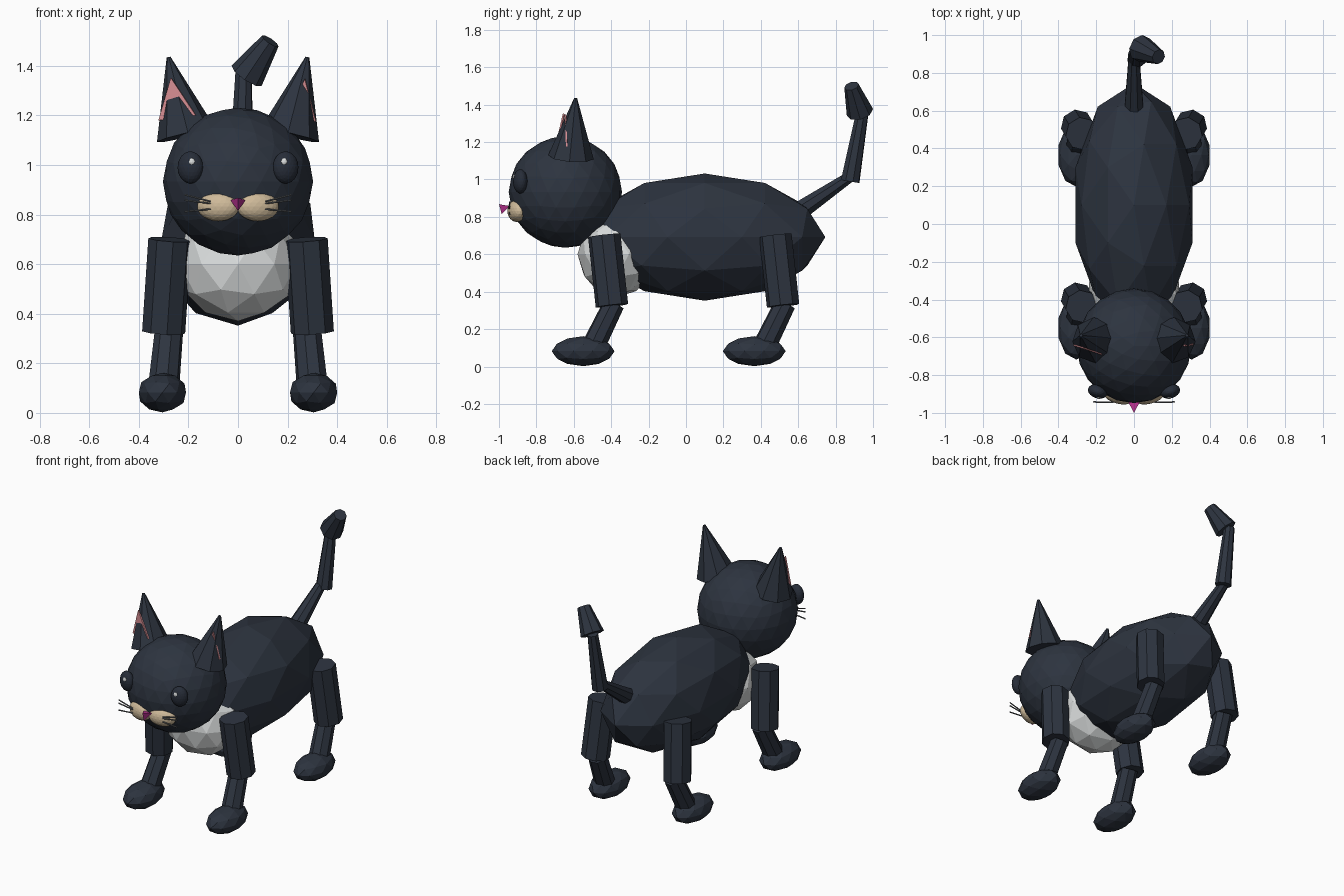
import bpy, bmesh, math
from mathutils import Vector, Matrix

if "Cube" in bpy.data.objects:
    bpy.data.objects.remove(bpy.data.objects["Cube"])


def material(name, rgb):
    m = bpy.data.materials.new(name)
    m.diffuse_color = (*rgb, 1)
    m.use_nodes = True
    m.node_tree.nodes["Principled BSDF"].inputs["Base Color"].default_value = m.diffuse_color
    return m


FUR = material("dark_fur", (0.026, 0.034, 0.050))
WHITE = material("white_fur", (0.70, 0.72, 0.72))
TAN = material("tan_muzzle", (0.62, 0.49, 0.32))
PINK = material("ear_pink", (0.68, 0.27, 0.29))
MAGENTA = material("nose_magenta", (0.45, 0.03, 0.26))
GREY = material("whisker_grey", (0.13, 0.14, 0.15))
EYE = material("eye_dark", (0.020, 0.026, 0.040))


def finish(name, bm, mat):
    bmesh.ops.recalc_face_normals(bm, faces=bm.faces)
    me = bpy.data.meshes.new(name)
    bm.to_mesh(me)
    bm.free()
    me.materials.append(mat)
    ob = bpy.data.objects.new(name, me)
    bpy.context.collection.objects.link(ob)
    return ob


def ball(name, center, radii, mat, sub=2, turn=0):
    bm = bmesh.new()
    bmesh.ops.create_icosphere(bm, subdivisions=sub, radius=1)
    bm.transform(Matrix.Translation(center) @ Matrix.Rotation(turn, 4, 'Z')
                 @ Matrix.Diagonal((*radii, 1)))
    return finish(name, bm, mat)


def tube(name, a, b, r1, r2, mat, sides=8):
    a, b = Vector(a), Vector(b)
    bm = bmesh.new()
    bmesh.ops.create_cone(bm, cap_ends=True, segments=sides, radius1=r1,
                          radius2=r2, depth=(b - a).length)
    rot = (b - a).to_track_quat('Z', 'Y').to_matrix().to_4x4()
    bm.transform(Matrix.Translation((a + b) / 2) @ rot
                 @ Matrix.Rotation(math.pi / sides, 4, 'Z'))
    return finish(name, bm, mat)


def plate(name, pts, mat, thick=0.008):
    # Thin triangular prism
    pts = [Vector(p) for p in pts]
    n = (pts[1] - pts[0]).cross(pts[2] - pts[0]).normalized() * thick / 2
    bm = bmesh.new()
    v = [bm.verts.new(p + s * n) for s in (1, -1) for p in pts]
    bmesh.ops.convex_hull(bm, input=v)
    return finish(name, bm, mat)


# Torso, chest and head
ball("body", (0, 0.10, 0.692), (0.326, 0.645, 0.34), FUR)
ball("chest", (0, -0.37, 0.60), (0.25, 0.21, 0.23), WHITE)
ball("head", (0, -0.645, 0.933), (0.303, 0.303, 0.298), FUR, 3)

# Legs and paws
for s, side in ((-1, "left"), (1, "right")):
    for dy, end in ((0, "front"), (0.915, "back")):
        n = f"{end}_{side}_"
        tube(n + "upper_leg", (s * 0.275, dy - 0.437, 0.70),
             (s * 0.30, dy - 0.396, 0.325), 0.088, 0.088, FUR)
        tube(n + "lower_leg", (s * 0.278, dy - 0.385, 0.335),
             (s * 0.300, dy - 0.50, 0.10), 0.058, 0.064, FUR)
        ball(n + "paw", (s * 0.305, dy - 0.55, 0.082), (0.10, 0.168, 0.08), FUR)

# Tail in three tapered segments
tube("tail_base", (0, 0.59, 0.82), (0, 0.87, 1.01), 0.056, 0.032, FUR)
tube("tail_middle", (0.015, 0.878, 0.99), (0.022, 0.945, 1.37), 0.052, 0.034, FUR)
tube("tail_tip", (0.035, 0.93, 1.36), (0.13, 0.885, 1.50), 0.073, 0.040, FUR)

# Ears with inner plates
for s, side in ((-1, "left"), (1, "right")):
    tube(side + "_ear", (s * 0.208, -0.615, 1.12), (s * 0.28, -0.59, 1.435),
         0.122, 0.008, FUR)
plate("left_inner_ear", [(-0.27, -0.655, 1.352), (-0.32, -0.640, 1.18),
                         (-0.17, -0.690, 1.20)], PINK)
plate("right_inner_ear", [(0.27, -0.645, 1.347), (0.315, -0.638, 1.175),
                          (0.20, -0.610, 1.19)], PINK)

# Face
for s, side in ((-1, "left"), (1, "right")):
    ball(side + "_eye", (s * 0.192, -0.886, 0.99), (0.053, 0.037, 0.065), EYE, 3, s * 0.3)
    ball(side + "_eye_glint", (s * 0.186, -0.918, 1.013), (0.013, 0.009, 0.015), WHITE)
    ball(side + "_muzzle", (s * 0.08, -0.905, 0.832), (0.087, 0.047, 0.059), TAN, 3, s * 0.25)
    for i, (z_in, z_out) in enumerate(((0.853, 0.88), (0.845, 0.858), (0.822, 0.812))):
        tube(f"{side}_whisker_{i + 1}", (s * 0.11, -0.945, z_in),
             (s * 0.215, -0.942, z_out), 0.004, 0.004, GREY, 6)

# Wedge nose
bm = bmesh.new()
pts = [(-0.03, -0.943, 0.858), (0.03, -0.943, 0.858), (0, -1.0, 0.868), (0, -0.985, 0.815)]
bmesh.ops.convex_hull(bm, input=[bm.verts.new(p) for p in pts])
finish("nose", bm, MAGENTA)
